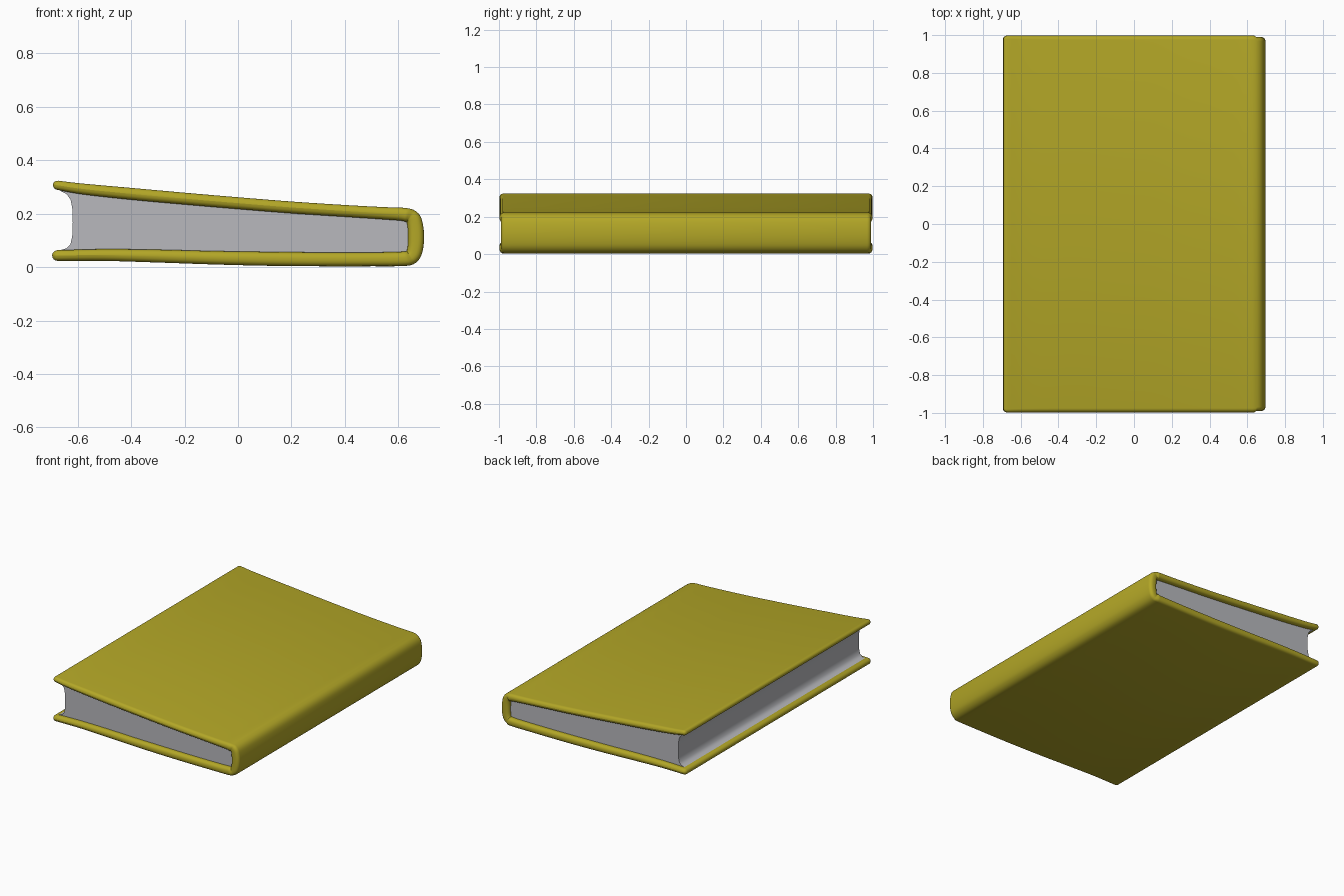
import bpy, bmesh, math
from mathutils import Vector

if "Cube" in bpy.data.objects:
    bpy.data.objects.remove(bpy.data.objects["Cube"])


def material(name, col):
    m = bpy.data.materials.new(name)
    m.diffuse_color = (*col, 1)
    m.use_nodes = True
    m.node_tree.nodes["Principled BSDF"].inputs["Base Color"].default_value = m.diffuse_color
    return m


def make_object(name, bm, mat, angle):
    bmesh.ops.recalc_face_normals(bm, faces=bm.faces[:])
    me = bpy.data.meshes.new(name)
    bm.to_mesh(me)
    bm.free()
    me.materials.append(mat)
    ob = bpy.data.objects.new(name, me)
    bpy.context.collection.objects.link(ob)
    bpy.ops.object.select_all(action='DESELECT')
    ob.select_set(True)
    bpy.context.view_layer.objects.active = ob
    bpy.ops.object.shade_smooth_by_angle(angle=math.radians(angle))
    return ob


def smooth_path(pts, n=4):
    """Catmull-Rom resampling."""
    p = [Vector(q) for q in pts]
    p = [2 * p[0] - p[1]] + p + [2 * p[-1] - p[-2]]
    out = []
    for i in range(1, len(p) - 2):
        a, b, c, d = p[i - 1:i + 3]
        for k in range(n):
            t = k / n
            out.append(0.5 * (2 * b + (c - a) * t + (2 * a - 5 * b + 4 * c - d) * t * t
                              + (3 * b - a - 3 * c + d) * t ** 3))
    return out + [p[-2]]


yellow = material("mustard cover", (0.45, 0.385, 0.02))
grey = material("grey paper", (0.48, 0.485, 0.51))

# Cover: centre line (x, z, half thickness) from top flap, round the spine, to bottom flap
path = smooth_path([
    (-0.675, 0.306, 0.017), (-0.58, 0.292, 0.020), (-0.40, 0.274, 0.022), (-0.20, 0.256, 0.022),
    (0.0, 0.239, 0.022), (0.20, 0.223, 0.022), (0.40, 0.210, 0.022), (0.55, 0.201, 0.023),
    (0.625, 0.196, 0.025), (0.653, 0.183, 0.028), (0.663, 0.155, 0.029), (0.666, 0.112, 0.030),
    (0.663, 0.070, 0.029), (0.652, 0.042, 0.028), (0.622, 0.031, 0.027), (0.50, 0.029, 0.026),
    (0.30, 0.029, 0.026), (0.10, 0.031, 0.026), (-0.10, 0.035, 0.025), (-0.30, 0.041, 0.024),
    (-0.50, 0.045, 0.022), (-0.675, 0.043, 0.020)])


def section(x, z, h, nx, nz, half):
    """Rounded strip section across the book's height."""
    r = min(h, 0.022)
    ring = []
    for s, a0 in ((1, 0), (-1, 90), (-1, 180), (1, 270)):
        sv = 1 if a0 in (0, 90) else -1
        for k in range(5):
            a = math.radians(a0 + 90 * k / 4)
            y = s * (half - r) + r * math.cos(a)
            n = sv * (h - r) + r * math.sin(a)
            ring.append((x + nx * n, y, z + nz * n))
    return ring


rings = []
N = len(path)
for i, p in enumerate(path):
    t = path[min(i + 1, N - 1)] - path[max(i - 1, 0)]
    t = Vector((t.x, t.y)).normalized()
    nx, nz = -t.y, t.x
    half = 0.99 if p.x > 0.64 else 0.997
    body = section(p.x, p.y, p.z, nx, nz, half)
    if i in (0, N - 1):                       # rounded flap tips
        d = -1 if i == 0 else 1
        caps = []
        for deg in (22, 45, 65, 80):
            a = math.radians(deg)
            off = d * p.z * math.sin(a)
            caps.append(section(p.x + t.x * off, p.y + t.y * off, p.z * math.cos(a),
                                nx, nz, half - 0.025 * (1 - math.cos(a))))
        rings += caps[::-1] + [body] if i == 0 else [body] + caps
    else:
        rings.append(body)

bm = bmesh.new()
vr = [[bm.verts.new(c) for c in r] for r in rings]
for a, b in zip(vr, vr[1:]):
    for k in range(len(a)):
        j = (k + 1) % len(a)
        bm.faces.new((a[k], a[j], b[j], b[k]))
bm.faces.new(vr[0])
bm.faces.new(vr[-1])
make_object("cover", bm, yellow, 60)

# Page block: outline tucked inside the cover, hollow fore-edge flaring into the flaps
outline = [
    (-0.672, 0.300), (-0.664, 0.284), (-0.642, 0.274), (-0.626, 0.252), (-0.619, 0.215),
    (-0.618, 0.165), (-0.620, 0.115), (-0.627, 0.084), (-0.642, 0.070), (-0.668, 0.062),
    (-0.672, 0.045), (-0.30, 0.041), (0.0, 0.033), (0.30, 0.029), (0.60, 0.031),
    (0.655, 0.060), (0.655, 0.170), (0.60, 0.198), (0.40, 0.210), (0.0, 0.239), (-0.40, 0.274)]
bm = bmesh.new()
front = bm.faces.new([bm.verts.new((x, -0.965, z)) for x, z in outline])
ext = bmesh.ops.extrude_face_region(bm, geom=[front], use_keep_orig=True)
for v in ext["geom"]:
    if isinstance(v, bmesh.types.BMVert):
        v.co.y = 0.965
make_object("pages", bm, grey, 40)
